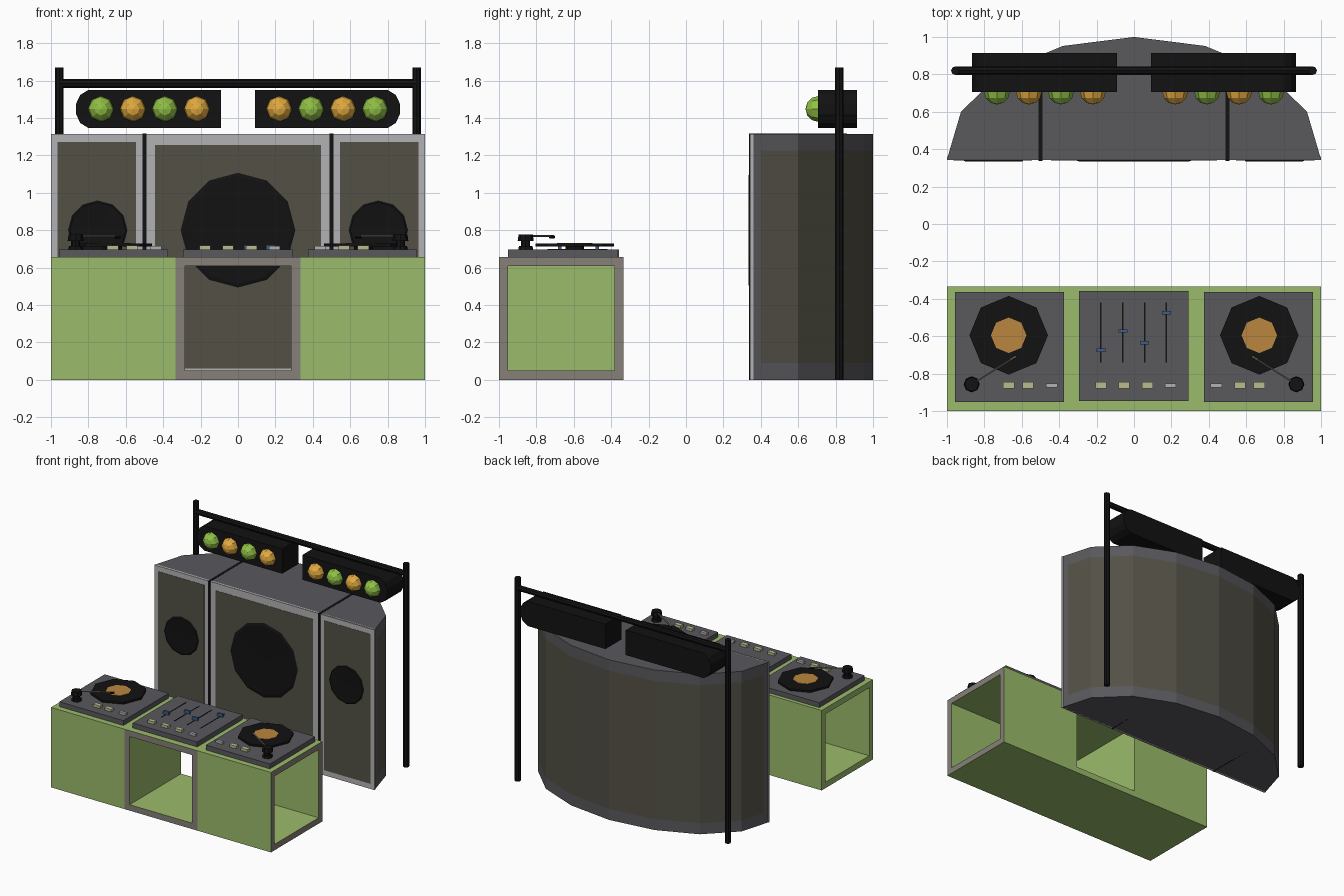
import bpy, bmesh, math
from mathutils import Vector, Matrix

if "Cube" in bpy.data.objects:
    bpy.data.objects.remove(bpy.data.objects["Cube"])


def mat(name, r, g, b):
    m = bpy.data.materials.new(name)
    m.diffuse_color = (r, g, b, 1)
    m.use_nodes = True
    m.node_tree.nodes["Principled BSDF"].inputs["Base Color"].default_value = m.diffuse_color
    return m


GREEN = mat("green_paint", .33, .5, .15)
TRIM = mat("warm_grey", .24, .22, .19)
DARK = mat("charcoal", .10, .10, .11)
MESH = mat("grille_cloth", .085, .08, .06)
PALE = mat("pale_grey", .45, .45, .46)
BLACK = mat("black", .006, .006, .006)
LABEL = mat("orange_label", .5, .24, .05)
CREAM = mat("cream", .5, .5, .28)
BLUE = mat("blue", .05, .11, .24)
LAMPS = [mat("amber_lamp", .75, .4, .05), mat("green_lamp", .28, .52, .06)]


def finish(name, bm, *mats):
    bmesh.ops.recalc_face_normals(bm, faces=bm.faces[:])
    me = bpy.data.meshes.new(name)
    bm.to_mesh(me)
    bm.free()
    for m in mats:
        me.materials.append(m)
    ob = bpy.data.objects.new(name, me)
    bpy.context.collection.objects.link(ob)
    return ob


def cube(lo, hi):
    bm = bmesh.new()
    lo, hi = Vector(lo), Vector(hi)
    bmesh.ops.create_cube(bm, size=1, matrix=Matrix.Translation((lo + hi) / 2)
                          @ Matrix.Diagonal((*(hi - lo), 1)))
    return bm


def box(name, x, y, z, m):
    """Box from (min, max) pairs; x may be given in either order."""
    x = sorted(x)
    return finish(name, cube((x[0], y[0], z[0]), (x[1], y[1], z[1])), m)


def rod(name, p0, p1, r0, r1, sides, m, dish=0):
    """Cylinder or frustum between two points, optionally with a dished end."""
    p0, p1 = Vector(p0), Vector(p1)
    d = p1 - p0
    bm = bmesh.new()
    bmesh.ops.create_cone(bm, cap_ends=True, segments=sides, radius1=r0, radius2=r1,
                          depth=d.length)
    if dish:
        bm.normal_update()
        cap = [f for f in bm.faces if f.normal.z > .99]
        bmesh.ops.poke(bm, faces=cap, offset=-dish)
    bm.transform(Matrix.Translation((p0 + p1) / 2) @ d.to_track_quat('Z', 'Y').to_matrix().to_4x4())
    return finish(name, bm, m)


def crate(name, x0, x1, openings, ring_mat):
    """Table module: one opening makes a pocket, two opposite ones a tunnel."""
    bm = cube((x0, -1, 0), (x1, -.333, .657))
    bm.normal_update()
    inner = []
    for i, n in enumerate(openings):
        f = max(bm.faces, key=lambda q: q.normal.dot(Vector(n)) + q.calc_area() * .01)
        ring = bmesh.ops.inset_region(bm, faces=[f], thickness=.069)['faces']
        if i == 0:
            for q in ring:
                q.material_index = 1
        inner.append(f)
    if len(inner) == 1:
        new = bmesh.ops.extrude_discrete_faces(bm, faces=inner)['faces'][0]
        new.material_index = 0
        bmesh.ops.translate(bm, verts=new.verts[:], vec=Vector(openings[0]) * -.6)
    else:
        edges = [e for f in inner for e in f.edges]
        bmesh.ops.delete(bm, geom=inner, context='FACES_ONLY')
        for f in bmesh.ops.bridge_loops(bm, edges=edges)['faces']:
            f.material_index = 0
    finish(name, bm, GREEN, ring_mat)


# Table of three open crates
crate("table_centre", -.333, .333, [(0, -1, 0), (0, 1, 0)], TRIM)
crate("table_right", .333, 1, [(1, 0, 0)], TRIM)
crate("table_left", -1, -.333, [(-1, 0, 0)], GREEN)

# Turntables, mirrored
for s, side in ((-1, "left"), (1, "right")):
    box(f"{side}_deck", (s * .375, s * .957), (-.953, -.364), (.657, .697), DARK)
    c = (s * .67, -.595)
    rod(f"{side}_spindle", (*c, .697), (*c, .712), .05, .05, 8, BLACK)
    rod(f"{side}_record", (*c, .712), (*c, .728), .21, .21, 8, BLACK)
    rod(f"{side}_record_label", (*c, .728), (*c, .731), .095, .095, 8, LABEL)
    p = (s * .868, -.857)
    rod(f"{side}_arm_base", (*p, .697), (*p, .715), .04, .036, 8, BLACK)
    rod(f"{side}_arm_neck", (*p, .715), (*p, .742), .024, .024, 8, BLACK)
    rod(f"{side}_arm_cap", (*p, .742), (*p, .778), .043, .038, 8, BLACK)
    rod(f"{side}_tonearm", (s * .85, -.846, .769), (s * .63, -.707, .769), .005, .005, 6, TRIM)
    rod(f"{side}_arm_head", (s * .66, -.726, .764), (s * .63, -.707, .764), .009, .009, 6, BLACK)
    for x in (.67, .567):
        box(f"{side}_button", (s * x - .03, s * x + .03), (-.88, -.845), (.697, .718), CREAM)
    box(f"{side}_switch", (s * .44 - .03, s * .44 + .03), (-.875, -.852), (.697, .716), PALE)

# Mixer with buttons and faders
box("mixer_deck", (-.295, .292), (-.947, -.358), (.657, .697), DARK)
for x, y in ((-.177, -.675), (-.06, -.572), (.057, -.635), (.173, -.474)):
    box("fader_slot", (x - .004, x + .004), (-.74, -.42), (.697, .699), BLACK)
    box("fader_knob", (x - .024, x + .024), (y - .009, y + .009), (.697, .722), BLUE)
for x in (-.177, -.053, .072):
    box("mixer_button", (x - .03, x + .03), (-.88, -.845), (.697, .718), CREAM)
box("mixer_switch", (.165, .225), (-.875, -.852), (.697, .716), PALE)

# Curved speaker cabinet, cloth band set into the wall
half = [(1, .345), (.984, .4), (.925, .6), (.7, .82), (.38, .952)]
outline = half + [(0, 1)] + [(-x, y) for x, y in reversed(half)]
n = len(outline)
bm = bmesh.new()
rows = [[bm.verts.new((x, y, z)) for x, y in outline] for z in (0, .09, 1.225, 1.315)]
for k in range(3):
    for i in range(n):
        j = (i + 1) % n
        f = bm.faces.new((rows[k][i], rows[k][j], rows[k + 1][j], rows[k + 1][i]))
        f.material_index = int(k == 1 and 0 < i < n - 2)
bm.faces.new(rows[0])
bm.faces.new(rows[3])
finish("speaker_cabinet", bm, DARK, MESH)

# Speaker fronts: frame, grille cloth and driver
for name, cx, w, m, r in (("left", -.755, .245, .04, .17), ("centre", 0, .49, .047, .328),
                          ("right", .755, .245, .04, .17)):
    top = 1.255 if name == "centre" else 1.272
    box(f"{name}_speaker_frame", (cx - w, cx + w), (.341, .36), (0, 1.315), PALE)
    gw = w - m + (.005 if name != "centre" else 0)
    box(f"{name}_speaker_grille", (cx - gw, cx + gw), (.339, .35), (1.315 - top, top), MESH)
    dx = cx + math.copysign(.005, -cx) if cx else 0
    rod(f"{name}_speaker_cone", (dx, .346, .8), (dx, .333, .8), r, r * .88,
        12, BLACK, dish=.004)
for s in (-1, 1):
    box("cabinet_seam", (s * .5 - .01, s * .5 + .01), (.338, .86), (0, 1.317), BLACK)

# Lighting rig: poles, rail, lamp bars
rod("light_rail", (-.955, .82, 1.584), (.955, .82, 1.584), .023, .023, 8, BLACK)
for s, side in ((-1, "left"), (1, "right")):
    rod(f"{side}_pole", (s * .955, .82, 0), (s * .955, .82, 1.67), .023, .023, 8, BLACK)
    prof = [(.092, .102), (.80, .102), (.843, .075), (.866, .028)]
    prof += [(x, -z) for x, z in reversed(prof)]
    bm = bmesh.new()
    a, b = [[bm.verts.new((s * x, y, 1.448 + z)) for x, z in prof] for y in (.706, .914)]
    bm.faces.new(a)
    bm.faces.new(b)
    for i in range(len(prof)):
        j = (i + 1) % len(prof)
        bm.faces.new((a[i], a[j], b[j], b[i]))
    finish(f"{side}_lamp_bar", bm, BLACK)
    for i in range(4):
        bm = bmesh.new()
        bmesh.ops.create_uvsphere(bm, u_segments=8, v_segments=6, radius=.069)
        bm.transform(Matrix.Translation((s * (.22 + i * .171), .708, 1.448))
                     @ Matrix.Rotation(math.pi / 2, 4, 'X'))
        finish(f"{side}_lamp_{i + 1}", bm, LAMPS[i % 2])
